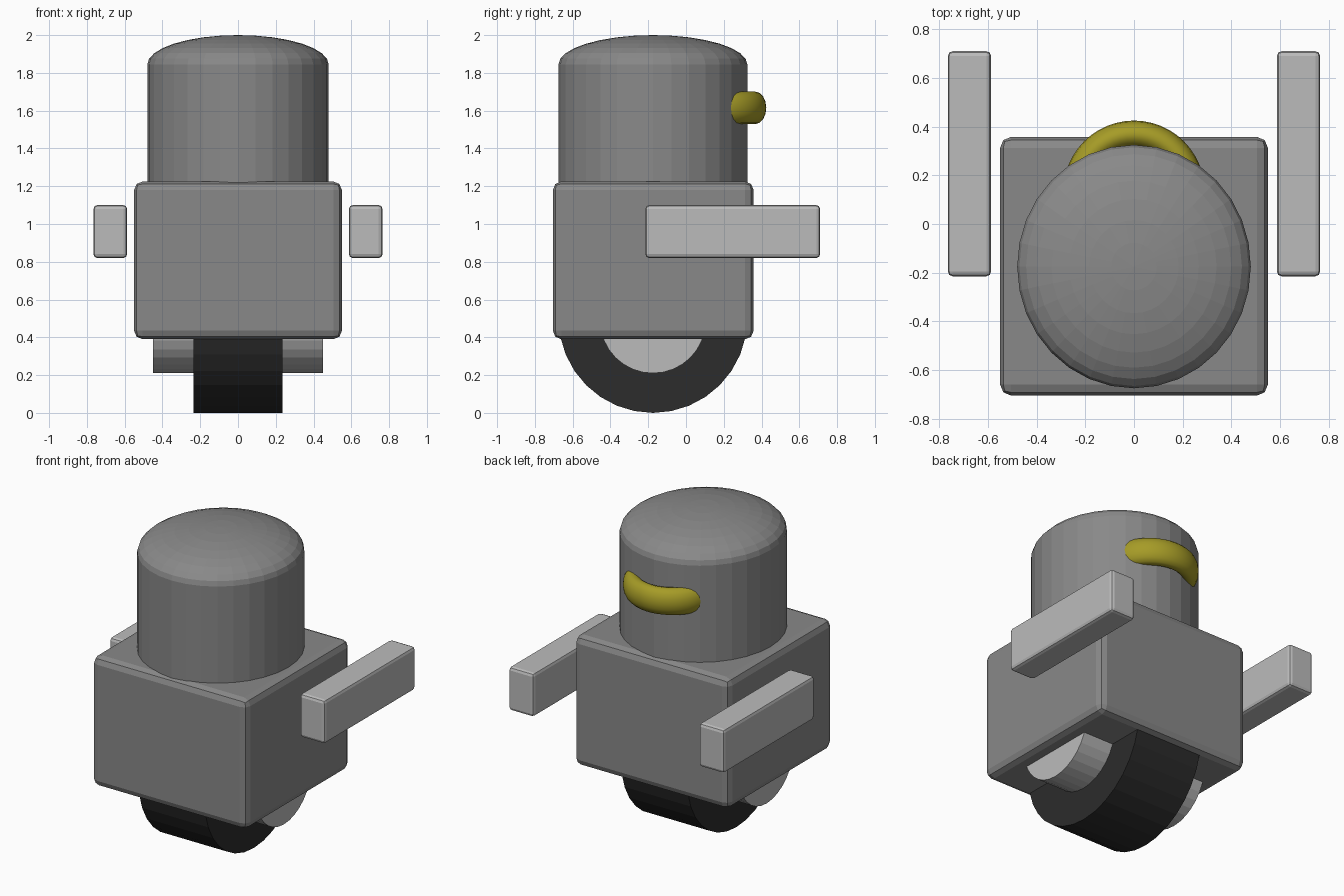
import bpy, math

if "Cube" in bpy.data.objects:
    bpy.data.objects.remove(bpy.data.objects["Cube"])

CY = -0.175  # common axis of head and wheel


def material(name, rgb):
    m = bpy.data.materials.new(name)
    m.diffuse_color = (*rgb, 1)
    m.use_nodes = True
    m.node_tree.nodes["Principled BSDF"].inputs["Base Color"].default_value = m.diffuse_color
    return m


BODY = material("mid_grey", (0.25, 0.25, 0.25))
LIGHT = material("light_grey", (0.5, 0.5, 0.5))
BLACK = material("black_rubber", (0.025, 0.025, 0.025))
YELLOW = material("yellow", (0.38, 0.33, 0.02))


def finish(name, mat, smooth=0):
    o = bpy.context.object
    o.name = name
    o.data.materials.append(mat)
    bpy.ops.object.transform_apply(location=False, rotation=True, scale=True)
    if smooth:
        bpy.ops.object.shade_smooth_by_angle(angle=math.radians(smooth))
    return o


def box(name, lo, hi, bevel, segments, mat):
    bpy.ops.mesh.primitive_cube_add(size=1, location=[(a + b) / 2 for a, b in zip(lo, hi)])
    bpy.context.object.scale = [b - a for a, b in zip(lo, hi)]
    o = finish(name, mat)
    mod = o.modifiers.new("bevel", 'BEVEL')
    mod.width, mod.segments = bevel, segments
    return o


def axle_cylinder(name, radius, half_width, z, mat):
    bpy.ops.mesh.primitive_cylinder_add(vertices=32, radius=radius, depth=2 * half_width,
                                        location=(0, CY, z), rotation=(0, math.pi / 2, 0))
    return finish(name, mat)


# Body and arms
box("body", (-0.55, -0.705, 0.39), (0.55, 0.358, 1.225), 0.045, 2, BODY)
for side, x0, x1 in (("right", 0.587, 0.765), ("left", -0.765, -0.587)):
    box(side + "_arm", (x0, -0.215, 0.82), (x1, 0.71, 1.1), 0.02, 2, LIGHT)

# Wheel and hub
axle_cylinder("wheel", 0.5, 0.235, 0.5, BLACK)
axle_cylinder("wheel_hub", 0.28, 0.45, 0.49, LIGHT)

# Head: slightly oval revolved profile, straight wall with a flattened dome
RINGS = 8
profile = [(1.0, 1.2)] + [(math.cos(i * math.pi / 2 / RINGS),
                           1.845 + 0.155 * math.sin(i * math.pi / 2 / RINGS))
                          for i in range(RINGS)]
N = 32
verts = [(0.48 * r * math.cos(2 * math.pi * k / N), 0.5 * r * math.sin(2 * math.pi * k / N), z)
         for r, z in profile for k in range(N)]
top = len(verts)
verts.append((0, 0, 2.0))
faces = [(j * N + k, j * N + (k + 1) % N, (j + 1) * N + (k + 1) % N, (j + 1) * N + k)
         for j in range(len(profile) - 1) for k in range(N)]
last = (len(profile) - 1) * N
faces += [(last + k, last + (k + 1) % N, top) for k in range(N)]
faces.append(tuple(reversed(range(N))))
mesh = bpy.data.meshes.new("head")
mesh.from_pydata(verts, [], faces)
head = bpy.data.objects.new("head", mesh)
head.location = (0, CY, 0)
mesh.materials.append(BODY)
bpy.context.collection.objects.link(head)

# Visor: ring partly sunk into the back of the head
bpy.ops.mesh.primitive_torus_add(location=(0, 0.135, 1.615), major_radius=0.233, minor_radius=0.057,
                                 major_segments=48, minor_segments=16)
bpy.context.object.scale.z = 1.5
finish("visor", YELLOW, 60)
